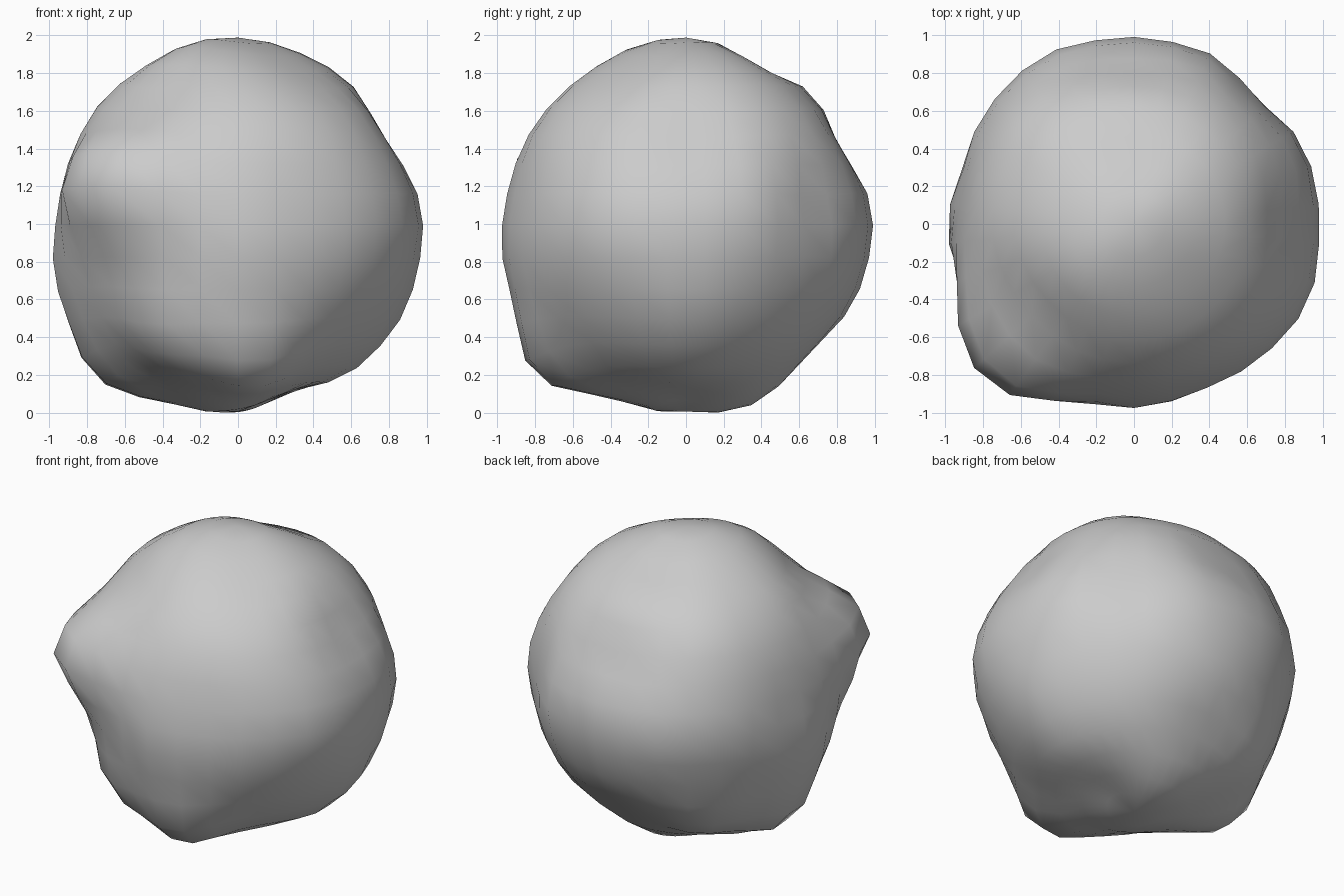
import bpy
import bmesh
import math
from mathutils import Vector

default_cube = bpy.data.objects.get("Cube")
if default_cube:
    bpy.data.objects.remove(default_cube, do_unlink=True)

# Bumps and hollows of the rock, as offsets from its centre
LANDMARKS = [Vector(p) for p in (
    # belt
    (0, .99, .05), (.5, .84, 0), (.64, .65, .1), (.83, .5, .1), (.98, .1, 0),
    (.93, -.4, 0), (.68, -.7, -.1), (.32, -.86, .18), (0, -.97, -.2),
    (-.9, -.66, .25), (-.66, -.9, .3), (-.64, -.64, -.3),
    (-.98, 0, -.3), (-.91, .2, .1), (-.8, .58, 0), (-.47, .9, 0),
    (-.93, -.45, .25),
    # upper half
    (.65, 0, .69), (.76, 0, .48), (-.85, 0, .46), (-.71, 0, .68),
    (-.4, 0, .9), (-.2, 0, .98), (.1, .1, .98), (0, .47, .8),
    (0, .68, .69), (0, .78, .48), (0, -.58, .77), (-.5, -.85, .42),
    (-.47, -.47, .67), (-.28, -.28, .92), (.35, -.35, .8), (-.57, .57, .6),
    (.43, .43, .76),
    # lower half
    (.88, 0, -.48), (.52, 0, -.82), (.3, 0, -.87), (-.1, -.17, -.98),
    (-.57, .05, -.9), (-.8, 0, -.77), (0, .87, -.44), (0, .7, -.63),
    (0, .3, -.97), (.09, -.8, -.8), (.55, -.55, -.58), (-.42, -.76, -.62),
    (-.56, .56, -.68), (.63, .63, -.34),
)]
BASE_RADIUS = 0.965
SPREAD = 0.19
FITTING_PASSES = 5


def falloff(direction, mark):
    """Smooth influence of a landmark on one direction."""
    return math.exp(-0.5 * (direction.angle(mark) / SPREAD) ** 2)


def surface_radius(direction, heights):
    """Base radius plus the swell of every landmark."""
    return BASE_RADIUS + sum(
        height * falloff(direction, mark)
        for mark, height in zip(LANDMARKS, heights))


# Settle the swell heights so the surface passes close to the landmarks
heights = [0.0] * len(LANDMARKS)
for _ in range(FITTING_PASSES):
    for i, mark in enumerate(LANDMARKS):
        heights[i] += mark.length - surface_radius(mark, heights)

# Lumpy rock from a displaced sphere, resting on the ground
bm = bmesh.new()
bmesh.ops.create_uvsphere(bm, u_segments=30, v_segments=18, radius=1)
for vert in bm.verts:
    direction = vert.co.normalized()
    vert.co = direction * surface_radius(direction, heights)
lowest = min(vert.co.z for vert in bm.verts)
bmesh.ops.translate(bm, verts=bm.verts, vec=(0, 0, -lowest))
for face in bm.faces:
    face.smooth = True

mesh = bpy.data.meshes.new("rock")
bm.to_mesh(mesh)
bm.free()
rock = bpy.data.objects.new("rock", mesh)
bpy.context.collection.objects.link(rock)

# Plain grey stone
stone = bpy.data.materials.new("stone_grey")
stone.use_nodes = True
colour = (0.6, 0.6, 0.6, 1)
stone.diffuse_color = colour
stone.node_tree.nodes["Principled BSDF"].inputs["Base Color"].default_value = colour
mesh.materials.append(stone)
